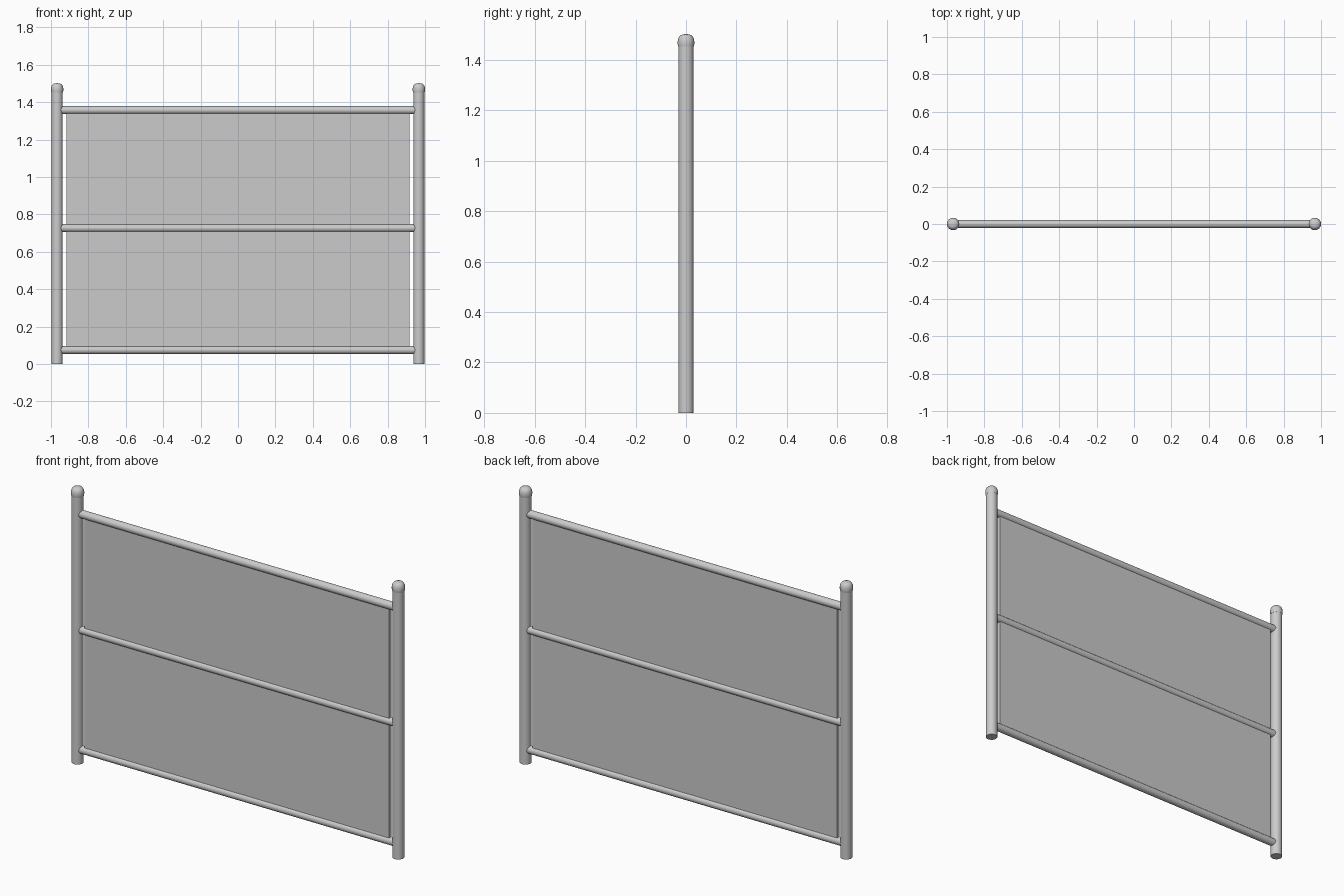
import bpy, bmesh, math

if "Cube" in bpy.data.objects:
    bpy.data.objects.remove(bpy.data.objects["Cube"])

POST_X = 0.967


def smooth(obj):
    bpy.ops.object.select_all(action='DESELECT')
    obj.select_set(True)
    bpy.context.view_layer.objects.active = obj
    bpy.ops.object.shade_smooth_by_angle(angle=math.radians(35))


def tube(name, radius, length, location, rotation=(0, 0, 0)):
    bpy.ops.mesh.primitive_cylinder_add(vertices=32, radius=radius, depth=length,
                                        location=location, rotation=rotation)
    obj = bpy.context.object
    obj.name = name
    smooth(obj)


def lathe(name, profile, location, steps=32):
    bm = bmesh.new()
    verts = [bm.verts.new((r, 0, z)) for r, z in profile]
    edges = [bm.edges.new(pair) for pair in zip(verts, verts[1:])]
    bmesh.ops.spin(bm, geom=verts + edges, cent=(0, 0, 0), axis=(0, 0, 1),
                   angle=math.tau, steps=steps)
    bmesh.ops.remove_doubles(bm, verts=bm.verts, dist=1e-5)
    bmesh.ops.recalc_face_normals(bm, faces=bm.faces)
    mesh = bpy.data.meshes.new(name)
    bm.to_mesh(mesh)
    bm.free()
    obj = bpy.data.objects.new(name, mesh)
    bpy.context.collection.objects.link(obj)
    obj.location = location
    smooth(obj)


# Domed post cap: slight overhang, flattened top
cap_profile = [(0, 1.452), (0.031, 1.452), (0.033, 1.462), (0.033, 1.474),
               (0.031, 1.484), (0.027, 1.492), (0.021, 1.498),
               (0.012, 1.501), (0, 1.502)]

# Posts and caps
for side, sx in (("left", -1), ("right", 1)):
    tube(f"{side}_post", 0.03, 1.46, (sx * POST_X, 0, 0.73))
    lathe(f"{side}_post_cap", cap_profile, (sx * POST_X, 0, 0))

# Horizontal rails running into the posts
for name, z in (("bottom_rail", 0.075), ("middle_rail", 0.727), ("top_rail", 1.358)):
    tube(name, 0.021, 1.92, (0, 0, z), (0, math.pi / 2, 0))

# Thin infill panel between the rails
bpy.ops.mesh.primitive_cube_add(size=1, location=(0, 0, 0.7165))
panel = bpy.context.object
panel.name = "infill_panel"
panel.scale = (1.836, 0.02, 1.283)
bpy.ops.object.transform_apply(location=False, rotation=False, scale=True)
